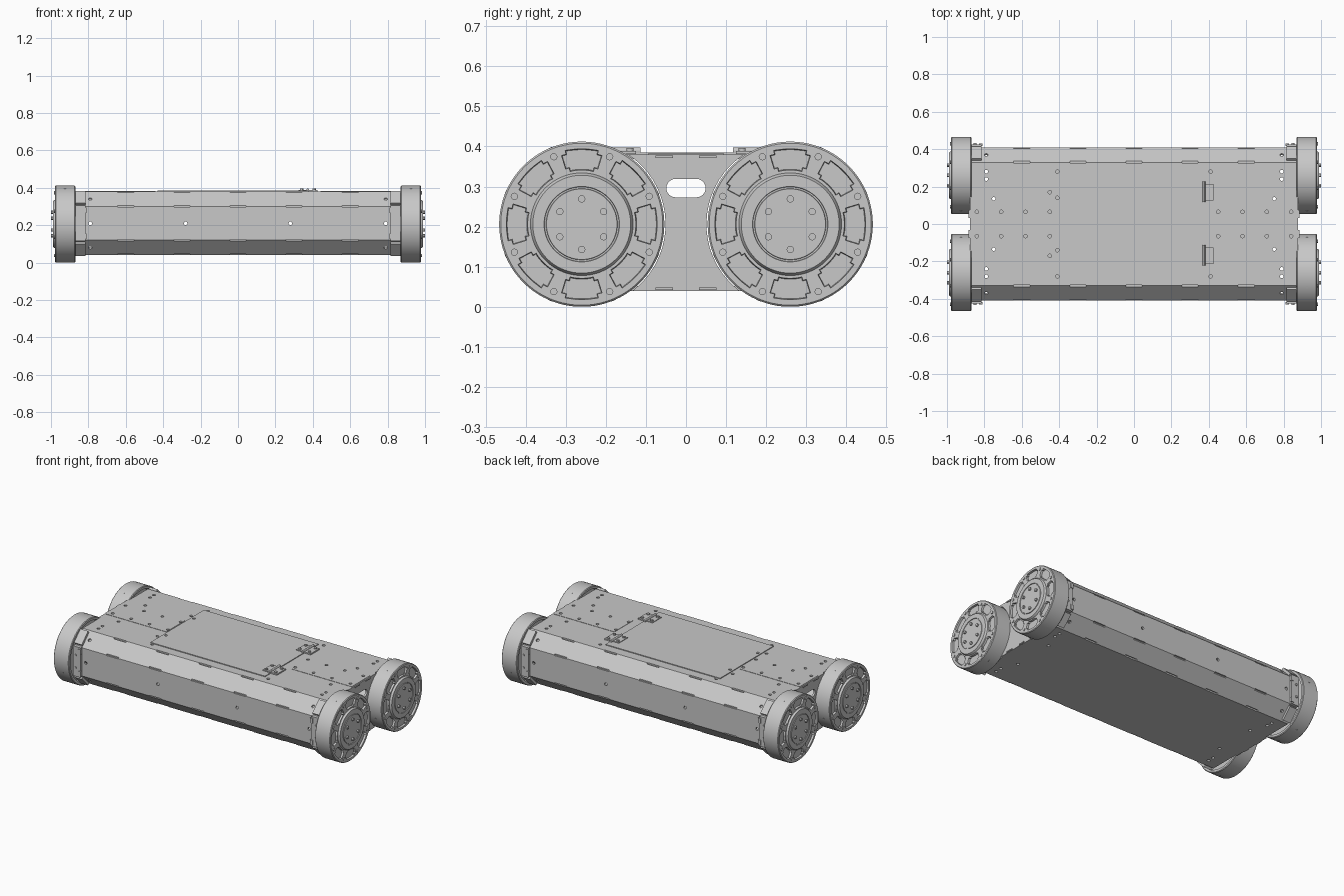
import bpy, bmesh
from math import sin, cos, pi, radians, asin
from mathutils import Vector, Matrix

if "Cube" in bpy.data.objects:
    bpy.data.objects.remove(bpy.data.objects["Cube"], do_unlink=True)

COLOUR = (0.58, 0.58, 0.58, 1)
GREY = bpy.data.materials.new("light grey")
GREY.use_nodes = True
GREY.diffuse_color = COLOUR
GREY.node_tree.nodes["Principled BSDF"].inputs["Base Color"].default_value = COLOUR


def finish(bm, name, smooth=False):
    bmesh.ops.recalc_face_normals(bm, faces=bm.faces)
    mesh = bpy.data.meshes.new(name)
    bm.to_mesh(mesh)
    bm.free()
    mesh.materials.append(GREY)
    ob = bpy.data.objects.new(name, mesh)
    bpy.context.collection.objects.link(ob)
    if smooth:
        bpy.ops.object.select_all(action='DESELECT')
        ob.select_set(True)
        bpy.context.view_layer.objects.active = ob
        bpy.ops.object.shade_smooth_by_angle(angle=radians(30))
    return ob


def add_box(bm, centre, size, rot=None):
    m = Matrix.Translation(centre) @ (rot or Matrix()) @ Matrix.Diagonal((*size, 1))
    bmesh.ops.create_cube(bm, size=1, matrix=m)


def add_peg(bm, centre, axis, radius, depth, segments=12):
    rot = Vector(axis).to_track_quat('Z', 'Y').to_matrix().to_4x4()
    bmesh.ops.create_cone(bm, cap_ends=True, segments=segments, radius1=radius, radius2=radius,
                          depth=depth, matrix=Matrix.Translation(centre) @ rot)


def loft(bm, rings, closed=False):
    loops = [[bm.verts.new(p) for p in ring] for ring in rings]
    pairs = list(zip(loops, loops[1:] + loops[:1]))
    n = len(loops[0])
    for a, b in pairs if closed else pairs[:-1]:
        for i in range(n):
            j = (i + 1) % n
            bm.faces.new((a[i], a[j], b[j], b[i]))
    if not closed:
        bm.faces.new(loops[0])
        bm.faces.new(loops[-1])


def cut(targets, bm, name):
    cutter = finish(bm, name)
    cutter.hide_render = True
    cutter.hide_viewport = True
    for ob in targets:
        mod = ob.modifiers.new("cut", 'BOOLEAN')
        mod.object = cutter
        mod.operation = 'DIFFERENCE'
        mod.solver = 'EXACT'


MID, TOP, BOTTOM = 0.21, 0.38, 0.04
WHEEL_Y, WHEEL_Z, WHEEL_R = 0.26, 0.206, 0.206
CORNERS = [(sx, sy) for sx in (-1, 1) for sy in (-1, 1)]


def octagon(x, inset=0.0):
    k = inset * 0.41
    corners = [(0.33 - k, 0.17 - inset), (0.41 - inset, 0.09 - k)]
    quarter = corners + [(y, -z) for y, z in reversed(corners)]
    pts = quarter + [(-y, z) for y, z in reversed(quarter)]
    return [(x, y, MID + z) for y, z in pts]


# hollow eight-sided hull
bm = bmesh.new()
loft(bm, [octagon(-0.868), octagon(0.868), octagon(0.868, 0.012), octagon(-0.868, 0.012)], closed=True)
hull = finish(bm, "hull")

# access door and the two reinforcing strips
bm = bmesh.new()
add_box(bm, (-0.025, 0, TOP + 0.002), (0.81, 0.54, 0.006))
door = finish(bm, "access_door")
bm = bmesh.new()
for sx in (-1, 1):
    add_box(bm, (sx * 0.655, 0, TOP + 0.0005), (0.43, 0.19, 0.003))
strips = finish(bm, "top_strips")

# fastener holes in the hull, door and strips
bm = bmesh.new()
for sx, sy in CORNERS:
    for x, y in ((0.79, 0.24), (0.79, 0.28), (0.75, 0.135)):
        add_peg(bm, (sx * x, sy * y, MID), (0, 0, 1), 0.0095, 0.6)
    for x in (0.45, 0.58, 0.71, 0.84):
        add_peg(bm, (sx * x, sy * 0.065, TOP), (0, 0, 1), 0.0095, 0.06)
    add_peg(bm, (sx * 0.41, sy * 0.28, TOP), (0, 0, 1), 0.0095, 0.06)
    if sx < 0:
        for x, y in ((0.45, 0.17), (0.41, 0.14)):
            add_peg(bm, (-x, sy * y, TOP), (0, 0, 1), 0.0095, 0.06)
    for x in (0.28, 0.79):
        add_peg(bm, (sx * x, sy * 0.41, MID), (0, 1, 0), 0.0095, 0.06)
    for sz in (-1, 1):
        add_peg(bm, (sx * 0.79, sy * 0.37, MID + sz * 0.13), (0, sy, sz), 0.0095, 0.06)
cut((hull, door, strips), bm, "hole_cutter")

# interlocking slots along the hull edges
bm = bmesh.new()
for x in (-0.6, -0.3, 0, 0.3, 0.6):
    for sy in (-1, 1):
        for sz in (-1, 1):
            add_box(bm, (x, sy * 0.331, MID + sz * 0.17), (0.086, 0.009, 0.018))
            add_box(bm, (x, sy * 0.41, MID + sz * 0.091), (0.086, 0.018, 0.009))
cut((hull,), bm, "slot_cutter")

# end plates, scooped around the wheels, each with a handle slot
for s, side in ((1, "left"), (-1, "right")):
    r = WHEEL_R + 0.003
    edge = []
    for i in range(17):
        z = BOTTOM + (TOP - BOTTOM) * i / 16
        edge.append((WHEEL_Y - r * cos(asin((z - WHEEL_Z) / r)), z))
    outline = edge + [(-y, z) for y, z in reversed(edge)]
    bm = bmesh.new()
    loft(bm, [[(s * x, y, z) for y, z in outline] for x in (0.866, 0.878)])
    plate = finish(bm, side + "_end_plate")
    bm = bmesh.new()
    arc = [radians(a) for a in range(-90, 91, 15)]
    right = [(0.026 + 0.023 * cos(a), 0.296 + 0.023 * sin(a)) for a in arc]
    slot = right + [(-y, z) for y, z in reversed(right)]
    loft(bm, [[(s * x, y, z) for y, z in slot] for x in (0.8, 0.95)])
    cut((plate,), bm, side + "_handle_cutter")

# tabs joining the end plates to the top and bottom
bm = bmesh.new()
for sx, sy in CORNERS:
    for z in (TOP - 0.006, BOTTOM + 0.005):
        add_box(bm, (sx * 0.878, sy * 0.054, z), (0.012, 0.044, 0.007))
finish(bm, "end_tabs")

# door hinges with raised fasteners
bm = bmesh.new()
for sy in (-1, 1):
    y = sy * 0.17
    for x in (0.347, 0.403):
        add_box(bm, (x, y, TOP + 0.005), (0.046, 0.09, 0.008))
    add_peg(bm, (0.373, y + 0.002, TOP + 0.009), (0, 1, 0), 0.008, 0.11)
    for x in (0.34, 0.407):
        for dy in (-0.03, 0.03):
            add_peg(bm, (x, y + dy, TOP + 0.011), (0, 0, 1), 0.009, 0.011)
finish(bm, "hinges", smooth=True)

# corner brackets between hull and wheels
bm = bmesh.new()
for sx, sy in CORNERS:
    add_box(bm, (sx * 0.842, sy * 0.415, MID), (0.054, 0.022, 0.19))
    for sz in (-1, 1):
        tilt = Matrix.Rotation(-sy * sz * pi / 4, 4, 'X')
        add_box(bm, (sx * 0.842, sy * 0.376, MID + sz * 0.136), (0.054, 0.09, 0.016), tilt)
        add_box(bm, (sx * 0.82, sy * 0.424, MID + sz * 0.07), (0.02, 0.014, 0.03))
        add_peg(bm, (sx * 0.85, sy * 0.428, MID + sz * 0.04), (0, 1, 0), 0.008, 0.008)
finish(bm, "corner_brackets")

# wheels: turned profile of (x, radius), then eight recessed pockets
SEG = 96
PROFILE = [(0.815, 0.07), (0.925, 0.07), (0.925, 0.188), (0.87, 0.188), (0.87, 0.202), (0.874, 0.206),
           (0.974, 0.206), (0.978, 0.202), (0.978, 0.190), (0.978, 0.180), (0.978, 0.142), (0.978, 0.133),
           (0.978, 0.128), (0.982, 0.127), (0.99, 0.122), (0.99, 0.094), (0.986, 0.093), (0.986, 0.089),
           (0.99, 0.088)]


def wheel(name, s, cy):
    bm = bmesh.new()
    rings = [[(s * x, cy + r * cos((i + 0.5) * 2 * pi / SEG), WHEEL_Z + r * sin((i + 0.5) * 2 * pi / SEG))
              for i in range(SEG)] for x, r in PROFILE]
    loft(bm, rings)
    bmesh.ops.recalc_face_normals(bm, faces=bm.faces)
    pockets = []
    for f in bm.faces:
        c = f.calc_center_median() - Vector((0, cy, WHEEL_Z))
        r = Vector((c.y, c.z)).length
        if not 0.134 < r < 0.188 or abs(c.x) < 0.977:
            continue
        angle = Vector((1, 0)).angle_signed(Vector((c.y, c.z)))
        off = abs((angle + pi / 8) % (pi / 4) - pi / 8)
        # narrower first and last rows give stepped, softened corners
        if off < radians(17 if 0.15 < r < 0.175 else 14):
            pockets.append(f)
    bmesh.ops.inset_region(bm, faces=pockets, thickness=0.002)
    bmesh.ops.inset_region(bm, faces=pockets, thickness=0.002, depth=-0.012)
    # rim bolts, tread screws and hub bolts
    for k in range(8):
        a = (k + 0.5) * pi / 4
        add_peg(bm, (s * 0.979, cy + 0.182 * cos(a), WHEEL_Z + 0.182 * sin(a)), (1, 0, 0), 0.009, 0.007)
        add_peg(bm, (s * 0.925, cy + 0.204 * cos(a), WHEEL_Z + 0.204 * sin(a)), (0, cos(a), sin(a)), 0.006, 0.005)
    for k in range(6):
        a = pi / 2 + k * pi / 3
        add_peg(bm, (s * 0.994, cy + 0.063 * cos(a), WHEEL_Z + 0.063 * sin(a)), (1, 0, 0), 0.009, 0.012)
    finish(bm, name, smooth=True)


for s, side in ((1, "left"), (-1, "right")):
    wheel("front_%s_wheel" % side, s, -WHEEL_Y)
    wheel("back_%s_wheel" % side, s, WHEEL_Y)
